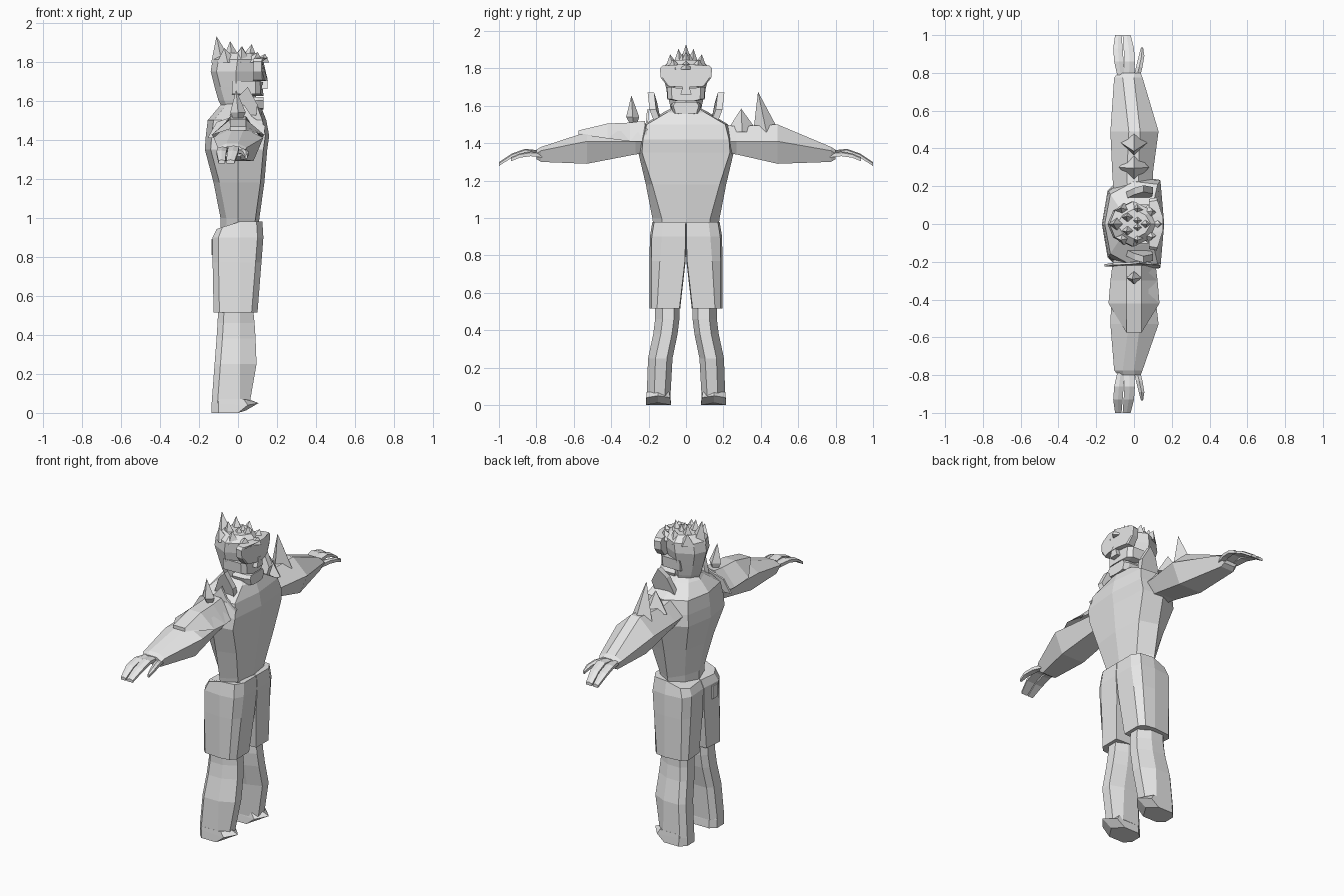
import bpy, bmesh
from mathutils import Vector

grey = bpy.data.materials.new("plain_grey")
grey.diffuse_color = (0.8, 0.8, 0.8, 1)


def finish(name, bm):
    bmesh.ops.recalc_face_normals(bm, faces=bm.faces)
    me = bpy.data.meshes.new(name)
    bm.to_mesh(me)
    bm.free()
    me.materials.append(grey)
    ob = bpy.data.objects.new(name, me)
    bpy.context.collection.objects.link(ob)
    return ob


def add_loft(bm, rings):
    """Skin a closed tube through rings of equal length and cap both ends."""
    rows = [[bm.verts.new(p) for p in r] for r in rings]
    n = len(rows[0])
    for a, b in zip(rows, rows[1:]):
        for i in range(n):
            j = (i + 1) % n
            bm.faces.new((a[i], a[j], b[j], b[i]))
    bm.faces.new(rows[0])
    bm.faces.new(rows[-1])


def loft(name, rings):
    bm = bmesh.new()
    add_loft(bm, rings)
    return finish(name, bm)


def add_spike(bm, base, rx, ry, tip):
    """Four-sided spike standing on a diamond base."""
    x, y, z = base
    b = [bm.verts.new(p) for p in ((x + rx, y, z), (x, y + ry, z), (x - rx, y, z), (x, y - ry, z))]
    t = bm.verts.new(tip)
    for i in range(4):
        bm.faces.new((b[i], b[(i + 1) % 4], t))
    bm.faces.new(b)


# torso: z, front x, back x, half width of front panel, half width at the side
def torso_ring(z, xf, xb, yf, yo):
    half = [(xf - .02, yf), (.0, yo), (xb + .03, yf * .75)]
    return ([(xf, 0, z)] + [(x, y, z) for x, y in half] + [(xb, 0, z)]
            + [(x, -y, z) for x, y in reversed(half)])


loft("jacket", [torso_ring(*r) for r in (
    (.93, .10, -.09, .12, .17), (1.0, .11, -.09, .13, .18), (1.18, .135, -.125, .18, .215),
    (1.35, .15, -.17, .235, .255), (1.42, .16, -.165, .23, .245), (1.5, .145, -.155, .21, .225),
    (1.565, .12, -.10, .10, .12), (1.59, .08, -.08, .06, .07))])


# head
def oct_ring(z, xb, xf, w):
    m = (xb + xf) / 2
    h = [(xf - .03, w * .6), (m, w), (xb + .03, w * .6)]
    return ([(xf, 0, z)] + [(x, y, z) for x, y in h] + [(xb, 0, z)]
            + [(x, -y, z) for x, y in reversed(h)])


loft("head", [oct_ring(*r) for r in (
    (1.54, -.07, .07, .07), (1.60, -.10, .09, .085), (1.67, -.12, .10, .10), (1.75, -.14, .12, .12),
    (1.81, -.13, .125, .12), (1.845, -.09, .09, .08))])


def front_plate(name, half, layers):
    """Symmetric y-z outline, lofted along x with a scale and a bend at the sides."""
    out = half + [(-y, z) for y, z in reversed(half)]
    loft(name, [[(x - bend * abs(y), y * s, z) for y, z in out] for x, s, bend in layers])


front_plate("visor", [(.04, 1.82), (.125, 1.815), (.14, 1.80), (.135, 1.75), (.10, 1.705), (.04, 1.70)],
            [(.08, .95, 0), (.135, 1, .1), (.165, .93, .3)])
front_plate("nose", [(.012, 1.72), (.03, 1.66)], [(.08, 1, 0), (.15, 1, 0)])
front_plate("mask", [(.06, 1.695), (.105, 1.70), (.10, 1.635), (.05, 1.625)],
            [(-.03, 1, 0), (.10, .97, .1), (.145, .75, .3)])
front_plate("chin", [(.07, 1.62), (.085, 1.60), (.07, 1.56), (.03, 1.555)],
            [(.02, 1, 0), (.10, .95, 0), (.13, .8, 0)])

# hair
bm = bmesh.new()
for x, y, z in ((-.11, 0, 1.93), (-.04, .04, 1.905), (.07, 0, 1.89), (.02, .085, 1.875),
                (-.07, .085, 1.87), (.10, .07, 1.85), (.14, 0, 1.84), (.02, .02, 1.88)):
    for s in ((1, -1) if y else (1,)):
        add_spike(bm, (x * .75, y * .8 * s, 1.795), .055, .045, (x, y * s, z))
finish("hair", bm)


# trouser leg: octagonal section with its inner edge near the middle
def leg_ring(z, xf, xb, yi, ya, yo, s, slant=0):
    p = [(xf, yi), (xf, ya), (xf - .03, yo - .01), (.01, yo), (xb + .03, yo - .01),
         (xb, ya), (xb + .01, yi), (.0, yi - .004)]
    return [(x, y * s, z + slant * min(x, 0)) for x, y in p]


# lower leg: chamfered section
def shin_ring(z, xf, xb, yi, yo, s):
    c = .03
    p = [(xf, yi + c), (xf, yo - c - .01), (.01, yo), (xb + c, yo), (xb, yo - c),
         (xb, yi + c), (xb + c, yi), (.01, yi)]
    return [(x, y * s, z) for x, y in p]


for s, side in ((1, "left"), (-1, "right")):
    loft(side + "_trouser", [leg_ring(*r) for r in (
        (.98, .125, -.11, .002, .12, .18, s, .35), (.90, .13, -.13, .002, .13, .193, s),
        (.77, .12, -.13, .006, .14, .195, s), (.515, .10, -.125, .035, .155, .195, s))])
    loft(side + "_lower_leg", [shin_ring(*r) for r in (
        (.56, .075, -.10, .035, .165, s), (.46, .085, -.105, .035, .165, s),
        (.38, .09, -.11, .045, .175, s), (.25, .095, -.12, .072, .203, s),
        (.05, .06, -.135, .083, .21, s))])
    # shoe: sloping sole with a raised toe
    loft(side + "_shoe", [[(x, y * s, z) for x, y, z in r] for r in (
        [(-.135, .11, 0), (-.10, .08, 0), (0, .08, 0), (.04, .15, .012), (0, .215, 0), (-.10, .215, 0), (-.135, .18, 0)],
        [(-.135, .11, .05), (-.10, .083, .05), (.05, .085, .04), (.105, .15, .05), (.05, .212, .04), (-.10, .212, .05), (-.135, .18, .05)],
        [(-.13, .11, .07), (-.10, .085, .07), (.03, .09, .07), (.06, .15, .068), (.03, .21, .07), (-.10, .21, .07), (-.13, .18, .07)])])

    # sleeve: y, front x, back x, top z, middle z, bottom z
    def arm_ring(y, xf, xb, zt, zm, zb):
        m = (xf + xb) / 2
        p = [(xf, zm), (m + .03, zt), (m - .03, zt), (xb, zm), (m + (xb - m) * .6, zb), (m + (xf - m) * .6, zb)]
        return [(x, y * s, z) for x, z in p]

    elbow = .49 if s > 0 else .53
    loft(side + "_sleeve", [arm_ring(*r) for r in (
        (.19, .10, -.11, 1.50, 1.41, 1.35), (.27, .10, -.115, 1.49, 1.41, 1.34),
        (elbow, .13, -.125, 1.50 if s > 0 else 1.46, 1.41, 1.29),
        (.775, .045, -.105, 1.38, 1.36, 1.30), (.80, .035, -.085, 1.365, 1.345, 1.315))])

    # hand: drooping tapered strips, given as y, back x, front x, top z
    bm = bmesh.new()
    for strip in (((.77, -.085, -.05, 1.36), (.86, -.105, -.055, 1.365), (.93, -.11, -.06, 1.345), (1.0, -.10, -.066, 1.298)),
                  ((.77, -.055, .0, 1.36), (.86, -.05, .005, 1.37), (.93, -.055, -.0, 1.345), (1.0, -.06, -.018, 1.298)),
                  ((.77, -.005, .03, 1.35), (.83, .01, .045, 1.355), (.89, .025, .055, 1.345), (.935, .037, .048, 1.325))):
        add_loft(bm, [[(a, y * s, z - .006), ((a + b) / 2, y * s, z), (b, y * s, z - .006),
                       (b, y * s, z - .028 * (1.7 - y)), (a, y * s, z - .028 * (1.7 - y))]
                      for y, a, b, z in strip])
    finish(side + "_hand", bm)

    # upright collar flap beside the neck
    loft(side + "_collar", [[(x, (y + t) * s, z) for x, y, z in (
        (-.05, .13, 1.50), (.09, .13, 1.50), (.10, .16, 1.58), (.05, .17, 1.67), (.0, .155, 1.62))]
        for t in (0, .035)])

# shoulder spikes
bm = bmesh.new()
add_spike(bm, (0, .43, 1.46), .07, .07, (0, .385, 1.675))
add_spike(bm, (0, .30, 1.46), .08, .085, (0, .295, 1.585))
finish("left_shoulder_spikes", bm)
bm = bmesh.new()
add_spike(bm, (0, -.285, 1.54), .04, .035, (-.01, -.292, 1.655))
add_spike(bm, (0, -.285, 1.54), .04, .035, (0, -.275, 1.46))
finish("right_shoulder_spike", bm)

# layered flap over the right arm
flap = []
for y, w, ze, zt in ((-.22, .115, 1.41, 1.52), (-.30, .125, 1.41, 1.51), (-.42, .135, 1.425, 1.505), (-.575, .04, 1.455, 1.468)):
    flap.append([(w, y, ze), (.04, y, zt), (-.04, y, zt), (-w, y, ze),
                 (-.04, y, zt - .02), (.04, y, zt - .02)])
loft("right_arm_flap", flap)

# torn plate at the right shoulder seam
plate = [(-.155, 1.41), (-.11, 1.49), (-.02, 1.52), (.03, 1.58), (.07, 1.52), (.14, 1.47), (.13, 1.41)]
loft("right_shoulder_plate", [[(x, -.225 + t + (z - 1.41) * .1, z) for x, z in plate] for t in (0, .012)])

# pouch at the back of the belt
loft("belt_pouch", [[(x, y, z) for x, y in ((-.135, -.12), (-.10, -.12), (-.10, -.07), (-.135, -.07))]
                    for z in (.81, .89)])
